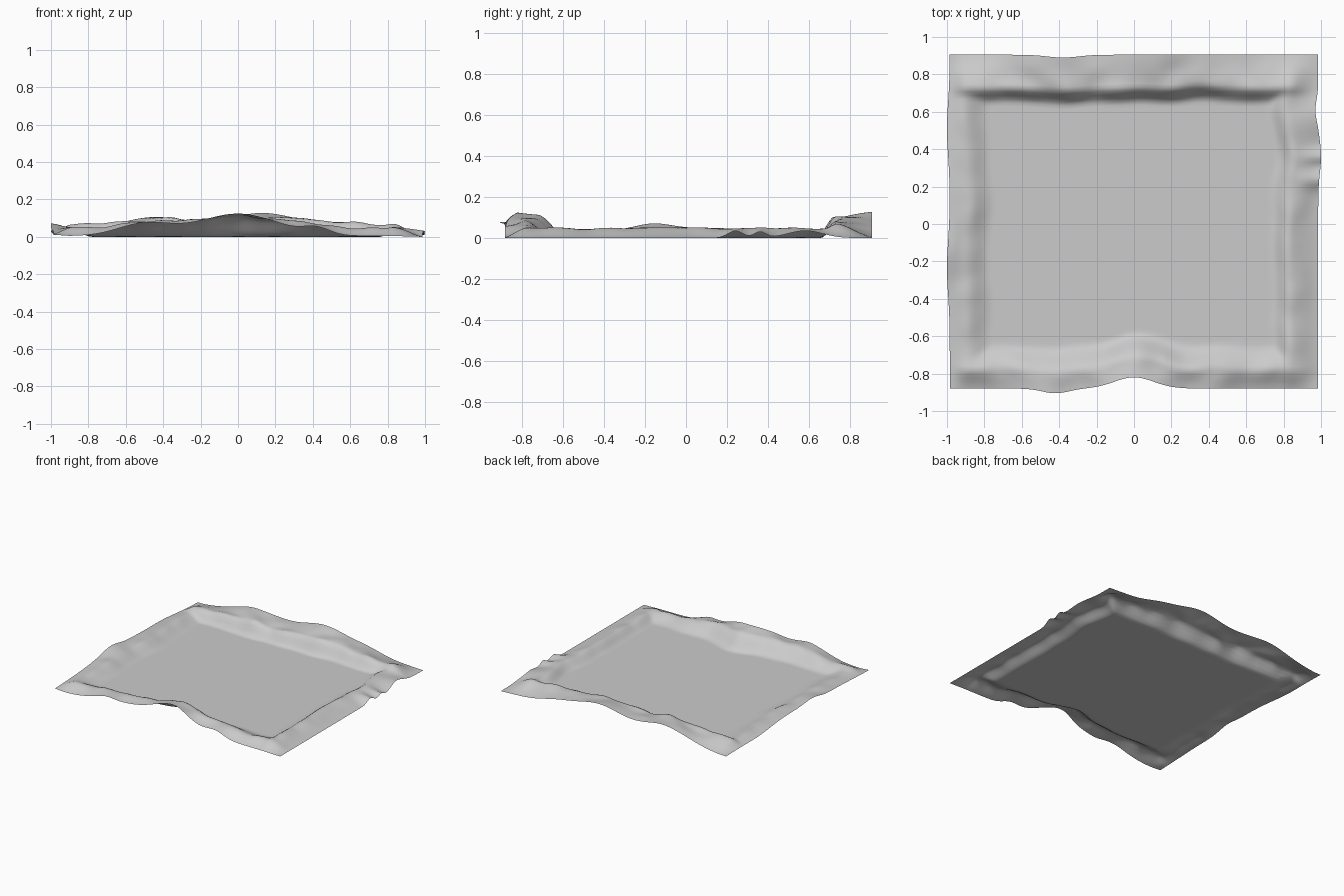
import bpy
import bmesh
from math import exp
from mathutils import Vector, noise

cube = bpy.data.objects.get("Cube")
if cube:
    bpy.data.objects.remove(cube, do_unlink=True)


def smooth(t):
    t = min(max(t, 0), 1)
    return t * t * (3 - 2 * t)


class Side:
    """One side of the sheet: its outline, outer edge, crest and inner slope.

    The outline and edge are a level plus hills of (centre, width, height).
    """

    def __init__(self, name, line, waves, level, hills,
                 crest, share, crest_inset, floor_inset):
        self.name = name
        self.line, self.waves = line, waves
        self.level, self.hills = level, hills
        self.crest, self.share = crest, share
        self.crest_inset, self.floor_inset = crest_inset, floor_inset

    def hilly(self, level, hills, along):
        return level + sum(height * exp(-((along - centre) / width) ** 2)
                           for centre, width, height in hills)

    def outline(self, along):
        return self.hilly(self.line, self.waves, along)

    def edge_height(self, along):
        return self.hilly(self.level, self.hills, along)

    def crest_height(self, along):
        return self.crest + self.share * self.edge_height(along)

    def slope(self, inset, along):
        wobble = .025 * noise.noise(Vector((along * 4, len(self.name), 0)))
        run = self.floor_inset - self.crest_inset
        ramp = smooth((self.floor_inset + wobble - inset) / run)
        return self.crest_height(along) * ramp

    def skirt(self, height, inset, along):
        t = min(inset / self.crest_inset, 1)
        outer = self.edge_height(along)
        return outer + (height - outer) * (t + smooth(t)) / 2


front = Side("front", -.88, [(0, .15, .06), (-.42, .1, -.025)],
             .01, [(0, .3, .12), (-.5, .2, .065), (.42, .1, .035)],
             .045, .55, .1, .24)
back = Side("back", .905, [(-.38, .12, -.015)],
            .01, [(.13, .28, .12), (-.45, .3, .1), (.5, .2, .04)],
            .065, .3, .17, .26)
left = Side("left", .985, [(.6, .08, -.015), (.35, .12, .015)],
            .006, [(.24, .05, .035), (.36, .04, .03), (.58, .12, .035)],
            .052, 0, .15, .25)
right = Side("right", -.985, [(-.25, .2, -.015), (.5, .2, -.015)],
             .01, [(-.16, .12, .025), (0, .65, .045)],
             .035, .3, .09, .23)


def place(u, v):
    """Turn grid coordinates from -1 to 1 into a point on the sheet."""
    x_low, x_high = right.outline(v * .9), left.outline(v * .9)
    x = x_low + (x_high - x_low) * (u + 1) / 2
    y_low, y_high = front.outline(x), back.outline(x)
    y = y_low + (y_high - y_low) * (v + 1) / 2
    insets = [(front, y - y_low, x), (back, y_high - y, x),
              (left, x_high - x, y), (right, x - x_low, y)]

    # Inner slopes, blended round the corners, with crumpled bumps
    rise = sum(side.slope(d, s) ** 4 for side, d, s in insets) ** .25
    bump = noise.noise(Vector((x * 7, y * 7, 2)))
    z = .006 + rise * (.95 + .22 * bump)

    # Outer skirt from the crest to the edge
    for side, d, s in insets:
        z = side.skirt(z, d, s)
    return x, y, z


# Sheet with a flat floor and a crumpled, raised rim
bm = bmesh.new()
bmesh.ops.create_grid(bm, x_segments=100, y_segments=90, size=1)
for vert in bm.verts:
    vert.co = place(vert.co.x, vert.co.y)
lowest = min(vert.co.z for vert in bm.verts)
bmesh.ops.translate(bm, verts=bm.verts, vec=(0, 0, -lowest))
for face in bm.faces:
    face.smooth = True
mesh = bpy.data.meshes.new("ground_sheet")
bm.to_mesh(mesh)
bm.free()
sheet = bpy.data.objects.new("ground_sheet", mesh)
bpy.context.collection.objects.link(sheet)

# Plain grey surface
grey = bpy.data.materials.new("plain_grey")
grey.use_nodes = True
colour = (.6, .6, .6, 1)
grey.diffuse_color = colour
grey.node_tree.nodes["Principled BSDF"].inputs["Base Color"].default_value = colour
mesh.materials.append(grey)
